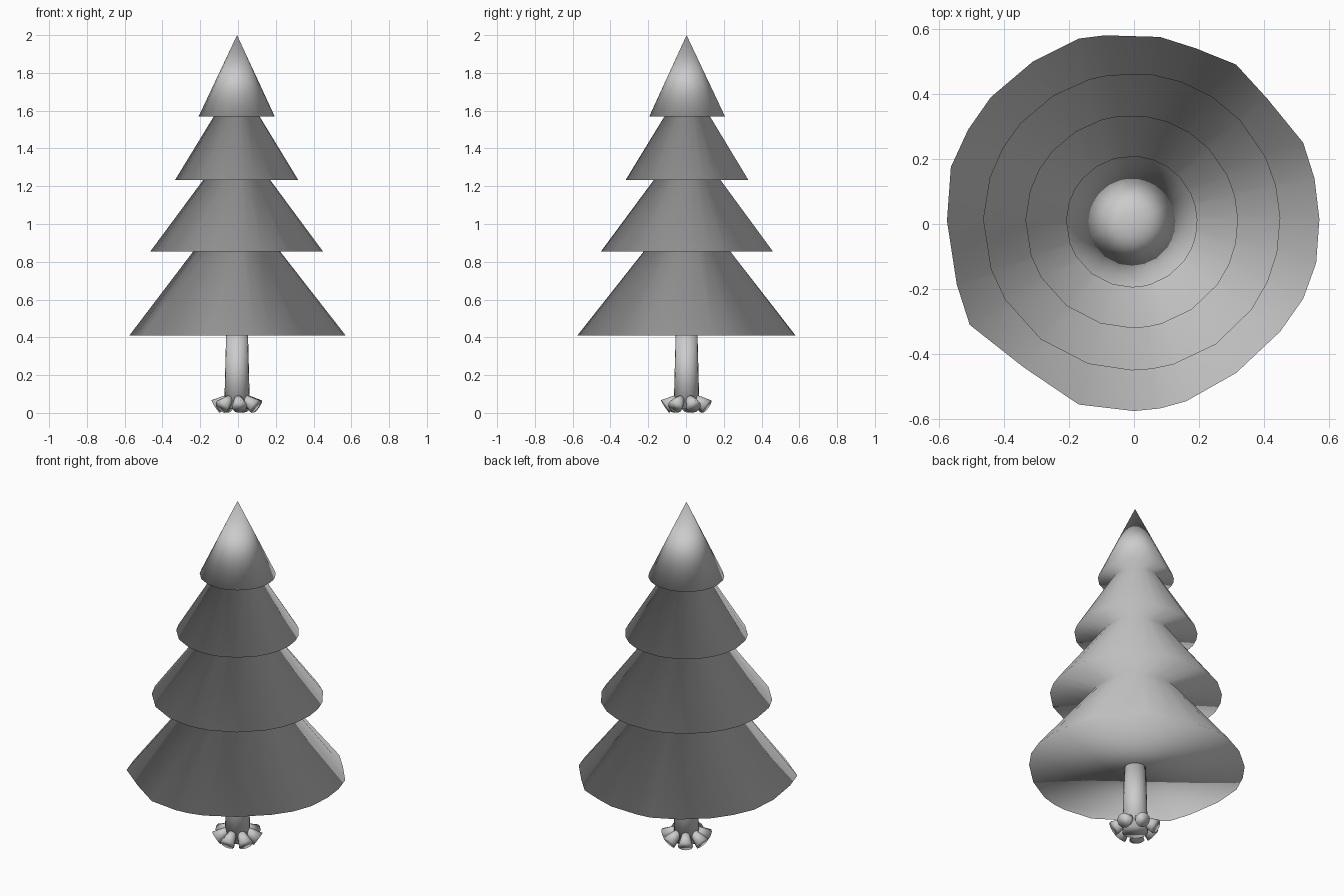
import bpy, bmesh, math
from mathutils import Vector

if "Cube" in bpy.data.objects:
    bpy.data.objects.remove(bpy.data.objects["Cube"])

grey = bpy.data.materials.new("plain grey")
grey.diffuse_color = (0.6, 0.6, 0.6, 1)
grey.use_nodes = True
grey.node_tree.nodes["Principled BSDF"].inputs["Base Color"].default_value = grey.diffuse_color


def finish(name, bm):
    bmesh.ops.recalc_face_normals(bm, faces=bm.faces)
    for f in bm.faces:
        f.smooth = True
    me = bpy.data.meshes.new(name)
    bm.to_mesh(me)
    bm.free()
    me.materials.append(grey)
    ob = bpy.data.objects.new(name, me)
    bpy.context.collection.objects.link(ob)
    return ob


def bridge(bm, a, b):
    n = len(a)
    for i in range(n):
        bm.faces.new((a[i], a[(i + 1) % n], b[(i + 1) % n], b[i]))


# Uneven outline of the lowest branch rim
rim = [(.57, .015), (.555, .14), (.52, .25), (.41, .385), (.314, .49),
       (.19, .54), (.08, .575), (-.09, .58), (-.17, .57), (-.31, .5),
       (-.44, .39), (-.51, .29), (-.563, .175), (-.575, .01), (-.545, -.185),
       (-.505, -.31), (-.34, -.44), (-.17, -.555), (0, -.575), (.08, -.567),
       (.16, -.545), (.314, -.458), (.45, -.33), (.52, -.23), (.56, -.12)]
angles = [math.atan2(y, x) for x, y in rim]

# Foliage: one zigzag profile of (radius, height), rim then neck for each tier
tiers = [(.23, .855), (.457, .855), (.178, 1.232), (.327, 1.232),
         (.122, 1.568), (.202, 1.568)]
ox, oy = -.007, .007
bm = bmesh.new()
ring = [bm.verts.new((x, y, .41)) for x, y in rim]
bm.faces.new(ring[::-1])
for r, z in tiers:
    new = [bm.verts.new((ox + r * math.cos(a), oy + r * math.sin(a), z)) for a in angles]
    bridge(bm, ring, new)
    ring = new
tip = bm.verts.new((-.005, .003, 2))
for i in range(len(ring)):
    bm.faces.new((ring[i], ring[(i + 1) % len(ring)], tip))
finish("foliage", bm)


def tapered(name, start, end, r0, r1, sides):
    """Capped tube between two points, with its own radius at each end."""
    start, end = Vector(start), Vector(end)
    q = (end - start).to_track_quat('Z', 'Y')
    bm = bmesh.new()
    rings = []
    for c, r in ((start, r0), (end, r1)):
        rings.append([bm.verts.new(c + q @ Vector((r * math.cos(t), r * math.sin(t), 0)))
                      for t in (math.tau * i / sides for i in range(sides))])
    bridge(bm, *rings)
    bm.faces.new(rings[0][::-1])
    bm.faces.new(rings[1])
    return finish(name, bm)


# Trunk
tapered("trunk", (-.005, .003, .02), (-.005, .003, .415), .068, .058, 20)

# Flared roots around the base, sloping down and outward
for k in range(7):
    a = math.radians(-135 + 360 / 7 * k)
    c, s = math.cos(a), math.sin(a)
    tapered("root", (.04 * c - .005, .04 * s + .003, .083),
            (.114 * c - .005, .114 * s + .003, .034), .018, .04, 12)
